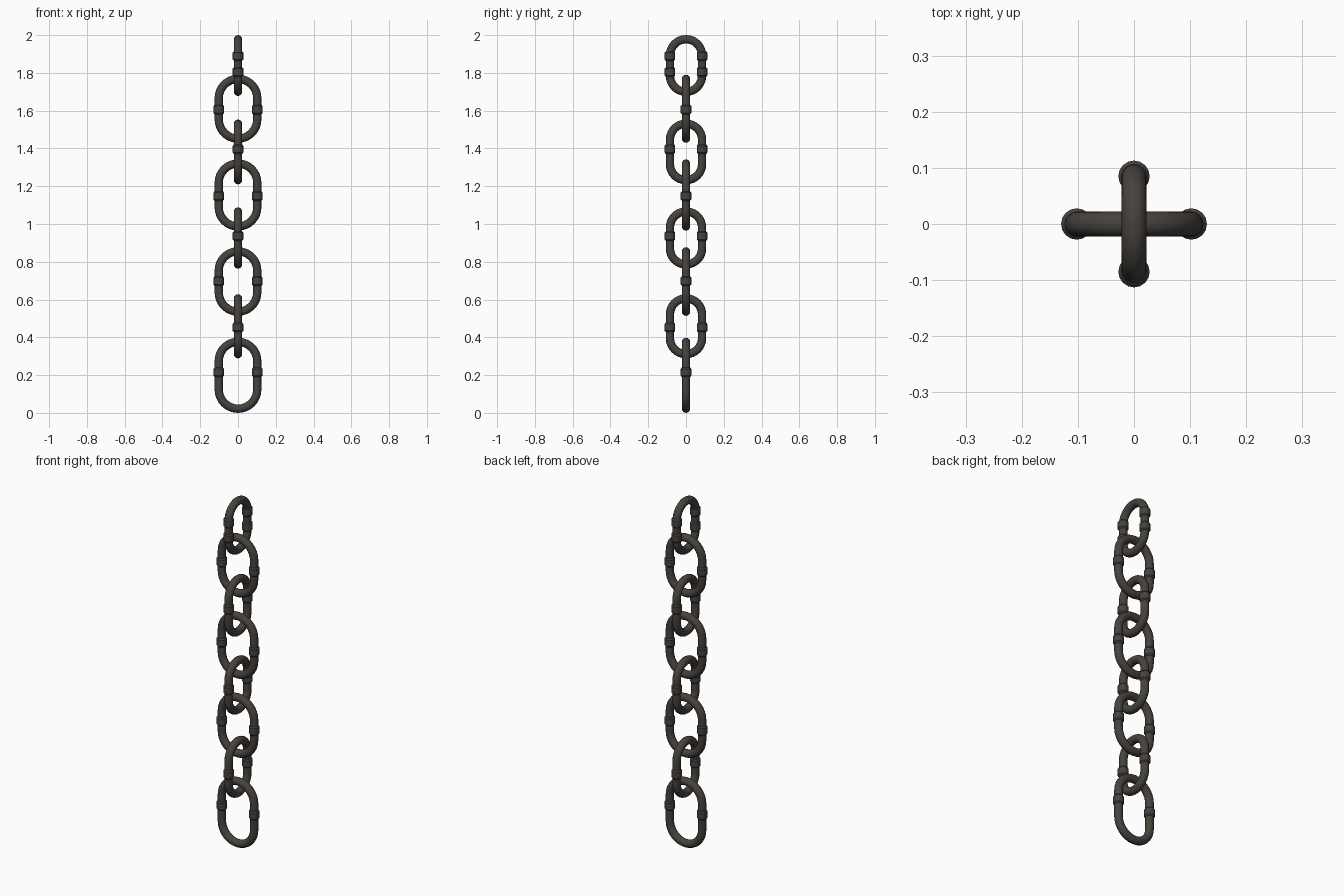
import bpy
import bmesh
from math import sin, cos, pi
from mathutils import Vector

cube = bpy.data.objects.get("Cube")
if cube:
    bpy.data.objects.remove(cube, do_unlink=True)

iron = bpy.data.materials.new("dark iron")
iron.use_nodes = True
colour = (0.062, 0.054, 0.047, 1)
iron.diffuse_color = colour
iron.node_tree.nodes["Principled BSDF"].inputs["Base Color"].default_value = colour

WIRE = 0.022      # radius of the link wire
COLLAR = 0.028    # radius of the weld collars
SIDES = 16


def finish(bm, name):
    bmesh.ops.recalc_face_normals(bm, faces=bm.faces)
    mesh = bpy.data.meshes.new(name)
    bm.to_mesh(mesh)
    bm.free()
    mesh.materials.append(iron)
    obj = bpy.data.objects.new(name, mesh)
    bpy.context.collection.objects.link(obj)
    bpy.context.view_layer.objects.active = obj
    obj.select_set(True)
    bpy.ops.object.shade_smooth_by_angle(angle=0.6)
    obj.select_set(False)
    return obj


def bridge(bm, a, b):
    for i in range(len(a)):
        j = (i + 1) % len(a)
        bm.faces.new((a[i], a[j], b[j], b[i]))


def make_link(name, across, half_width, bottom, top):
    """Sweep a round wire along a stadium path in the plane of across and z."""
    up = Vector((0, 0, 1))
    side = across.cross(up)
    middle = (top + bottom) / 2
    straight = (top - bottom) / 2 - WIRE - half_width
    bm = bmesh.new()
    rings = []
    steps = 16
    for end in (1, -1):
        for k in range(steps + 1):
            a = pi * k / steps + (0 if end == 1 else pi)
            out = across * cos(a) + up * sin(a)
            centre = out * half_width + up * (middle + end * straight)
            rings.append([bm.verts.new(centre + WIRE * (out * cos(t) + side * sin(t)))
                          for t in (2 * pi * s / SIDES for s in range(SIDES))])
    for i, ring in enumerate(rings):
        bridge(bm, ring, rings[(i + 1) % len(rings)])
    finish(bm, name)


def make_collar(name, centre):
    """Short cylinder with chamfered rims."""
    bm = bmesh.new()
    profile = [(WIRE, -0.025), (COLLAR, -0.018), (COLLAR, 0.018), (WIRE, 0.025)]
    rings = [[bm.verts.new(centre + Vector((r * cos(t), r * sin(t), z)))
              for t in (2 * pi * s / SIDES for s in range(SIDES))] for r, z in profile]
    for a, b in zip(rings, rings[1:]):
        bridge(bm, a, b)
    bm.faces.new(rings[0])
    bm.faces.new(rings[-1])
    finish(bm, name)


# Links from bottom to top: lowest point, highest point, collar heights
links = [
    (0.00, 0.398, [0.215]),
    (0.289, 0.628, [0.453]),
    (0.514, 0.877, [0.698]),
    (0.764, 1.088, [0.936]),
    (0.965, 1.342, [1.148]),
    (1.210, 1.553, [1.396]),
    (1.430, 1.79, [1.606]),
    (1.678, 2.00, [1.889, 1.804]),
]

# Wide links run along x, narrow ones along y, in turn
for n, (bottom, top, heights) in enumerate(links):
    wide = n % 2 == 0
    across = Vector((1, 0, 0)) if wide else Vector((0, 1, 0))
    half_width = 0.102 if wide else 0.085
    make_link(f"chain_link_{n + 1}", across, half_width, bottom, top)
    for h in heights:
        for sign, label in ((1, "a"), (-1, "b")):
            make_collar(f"weld_collar_{n + 1}_{label}",
                        across * half_width * sign + Vector((0, 0, h)))
